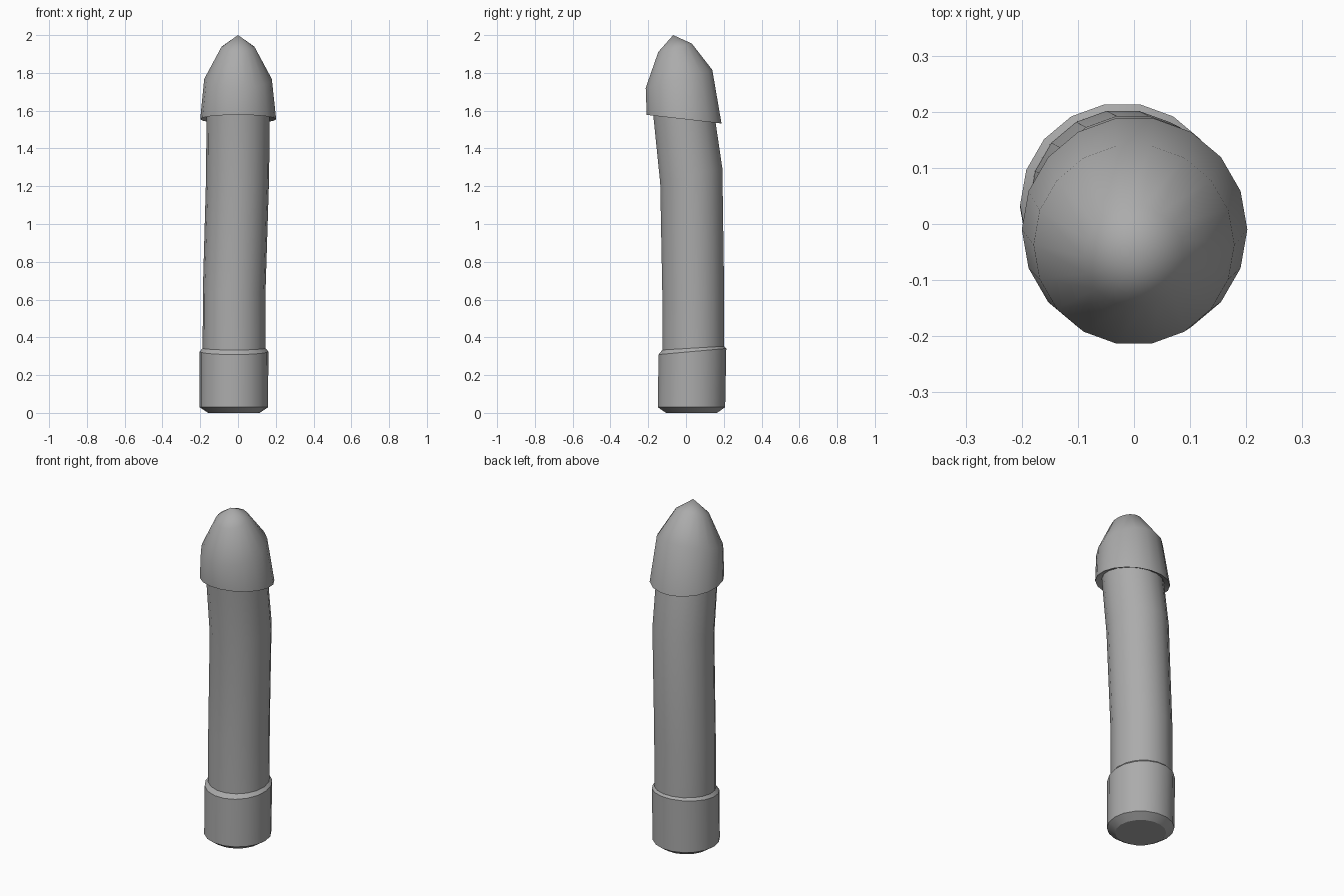
import bpy, bmesh, math

if "Cube" in bpy.data.objects:
    bpy.data.objects.remove(bpy.data.objects["Cube"])

SIDES = 18

# Mid-grey surface
grey = bpy.data.materials.new("mid_grey")
grey.diffuse_color = (0.41, 0.41, 0.41, 1.0)
grey.use_nodes = True
grey.node_tree.nodes["Principled BSDF"].inputs["Base Color"].default_value = grey.diffuse_color


def loft(name, rings, tip=None, cap_bottom=False):
    """Skin rings given as (centre x, centre y, centre z, radius, z slope along y)."""
    bm = bmesh.new()
    loops = []
    for cx, cy, cz, r, slope in rings:
        loop = []
        for i in range(SIDES):
            a = 2 * math.pi * i / SIDES
            dy = r * math.sin(a)
            loop.append(bm.verts.new((cx + r * math.cos(a), cy + dy, cz + slope * dy)))
        loops.append(loop)
    for lo, hi in zip(loops, loops[1:]):
        for i in range(SIDES):
            j = (i + 1) % SIDES
            bm.faces.new((lo[i], lo[j], hi[j], hi[i]))
    if cap_bottom:
        bm.faces.new(loops[0][::-1])
    if tip:
        t = bm.verts.new(tip)
        for i in range(SIDES):
            bm.faces.new((loops[-1][i], loops[-1][(i + 1) % SIDES], t))
    mesh = bpy.data.meshes.new(name)
    bm.to_mesh(mesh)
    bm.free()
    mesh.materials.append(grey)
    ob = bpy.data.objects.new(name, mesh)
    bpy.context.collection.objects.link(ob)
    bpy.ops.object.select_all(action='DESELECT')
    ob.select_set(True)
    bpy.context.view_layer.objects.active = ob
    bpy.ops.object.shade_smooth_by_angle(angle=math.radians(32))
    return ob


# Base collar with chamfered foot and sloping ledge
loft("base", [
    (-0.022, 0.029, 0.0, 0.137, 0.0),
    (-0.022, 0.029, 0.03, 0.181, 0.0),
    (-0.021, 0.034, 0.325, 0.182, 0.09),
    (-0.021, 0.038, 0.343, 0.166, 0.06),
], cap_bottom=True)

# Gently bent shaft
loft("shaft", [
    (-0.021, 0.038, 0.343, 0.166, 0.06),
    (-0.020, 0.038, 0.65, 0.166, 0.08),
    (-0.002, 0.028, 1.255, 0.167, 0.24),
    (0.0, -0.010, 1.57, 0.167, -0.11),
])

# Domed cap with underside lip
loft("cap", [
    (0.0, -0.010, 1.57, 0.167, -0.11),
    (0.001, -0.010, 1.555, 0.201, -0.115),
    (0.0, -0.037, 1.768, 0.179, 0.27),
    (0.0, -0.058, 1.933, 0.090, 0.25),
], tip=(0.0, -0.068, 2.0))
